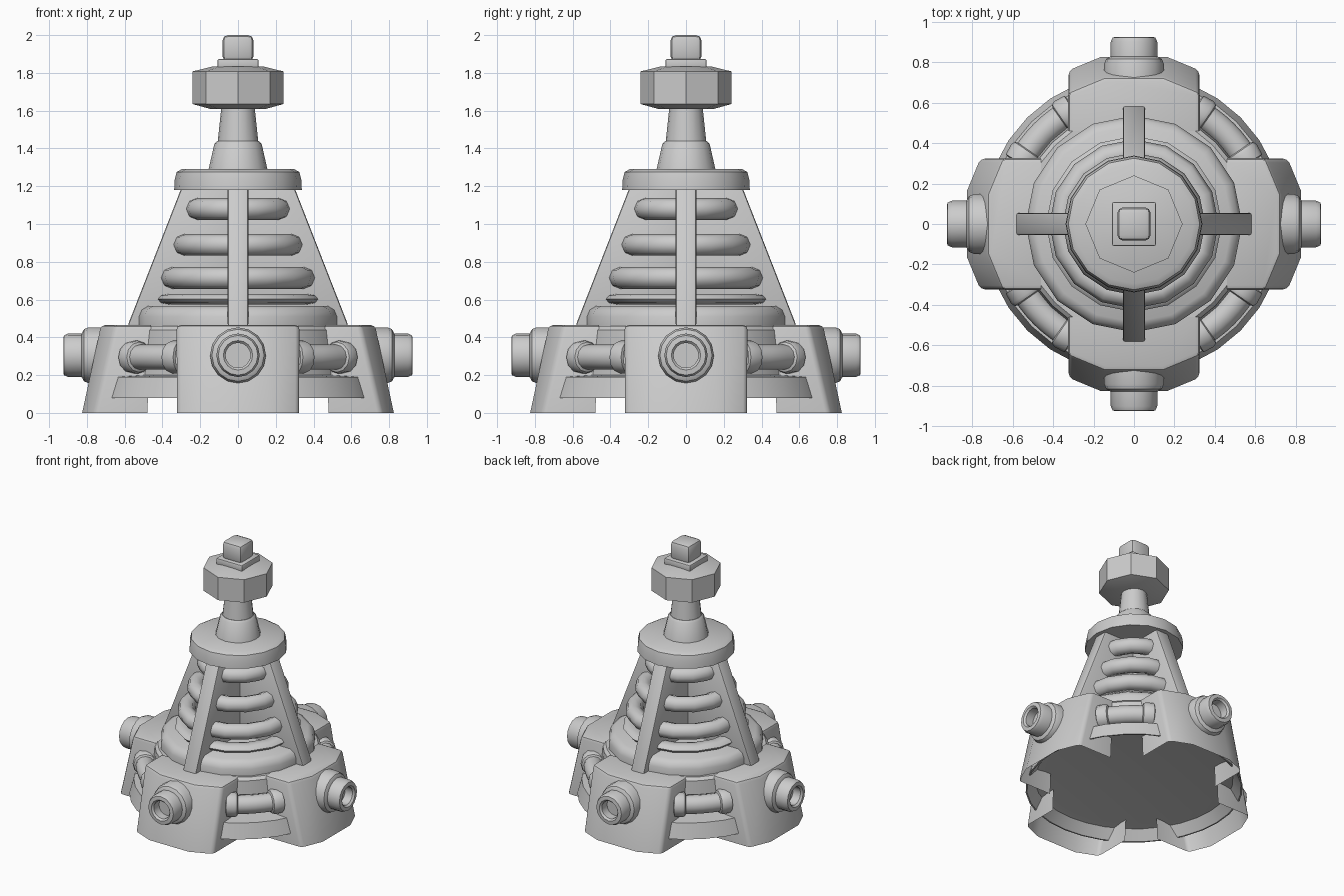
import bpy, bmesh
from math import sin, cos, pi, radians, tan
from mathutils import Matrix, Vector

if "Cube" in bpy.data.objects:
    bpy.data.objects.remove(bpy.data.objects["Cube"])


def finish(name, bm, matrix=None, bevel=0.0, smooth=35):
    if bevel:
        edges = [e for e in bm.edges if e.is_manifold and e.calc_face_angle(0) > radians(30)]
        bmesh.ops.bevel(bm, geom=edges, offset=bevel, segments=2, profile=0.5, affect='EDGES')
    bmesh.ops.recalc_face_normals(bm, faces=bm.faces)
    if matrix:
        bm.transform(matrix)
    me = bpy.data.meshes.new(name)
    bm.to_mesh(me)
    bm.free()
    ob = bpy.data.objects.new(name, me)
    bpy.context.collection.objects.link(ob)
    bpy.ops.object.select_all(action='DESELECT')
    ob.select_set(True)
    bpy.context.view_layer.objects.active = ob
    bpy.ops.object.shade_smooth_by_angle(angle=radians(smooth))
    return ob


def bridge(bm, a, b):
    n = max(len(a), len(b))
    for i in range(n):
        j = (i + 1) % n
        if len(a) == 1:
            bm.faces.new((a[0], b[j], b[i]))
        elif len(b) == 1:
            bm.faces.new((a[i], a[j], b[0]))
        else:
            bm.faces.new((a[i], a[j], b[j], b[i]))


def lathe(name, profile, n=16, phase=0.0, matrix=None, smooth=35, closed=False):
    bm = bmesh.new()
    rings = []
    for r, z in profile:
        if r == 0:
            rings.append([bm.verts.new((0, 0, z))])
        else:
            rings.append([bm.verts.new((r * cos(2 * pi * i / n + phase),
                                        r * sin(2 * pi * i / n + phase), z)) for i in range(n)])
    for a, b in zip(rings, rings[1:]):
        bridge(bm, a, b)
    if closed:
        bridge(bm, rings[-1], rings[0])
    return finish(name, bm, matrix, smooth=smooth)


def prism(name, lower, upper, matrix=None, bevel=0.0, hollow=False):
    bm = bmesh.new()
    a = [bm.verts.new(p) for p in lower]
    b = [bm.verts.new(p) for p in upper]
    bottom = bm.faces.new(a)
    bm.faces.new(b)
    bridge(bm, a, b)
    bmesh.ops.recalc_face_normals(bm, faces=bm.faces)
    if hollow:  # leave the underside and the inner side open
        inner = [f for f in bm.faces if a[0] in f.verts and a[-1] in f.verts and f is not bottom]
        bmesh.ops.delete(bm, geom=[bottom] + inner, context='FACES')
    return finish(name, bm, matrix, bevel)


def square(h, z):
    return [(-h, -h, z), (h, -h, z), (h, h, z), (-h, h, z)]


def turn(a):
    return Matrix.Rotation(a, 4, 'Z')


# drum with flared skirt and recessed underside
lathe("base_drum", [(0, .16), (.62, .16), (.68, .15), (.735, .08), (.745, .08), (.715, .19), (.59, .2),
                    (.57, .44), (.55, .46), (0, .46)], n=32)

# stepped disc under the coils
lathe("coil_seat", [(0, .45), (.535, .45), (.535, .51), (.52, .545), (.485, .567), (0, .567)], n=16)

# stacked coil rings, shrinking upward
for i, (r, z, w, h) in enumerate([(.375, .602, .06, .028), (.358, .715, .06, .058),
                                  (.292, .89, .06, .058), (.225, 1.08, .06, .058)]):
    prof = [(r + w * cos(2 * pi * k / 8), z + h * sin(2 * pi * k / 8)) for k in range(8)]
    lathe(f"coil_ring_{i + 1}", prof, n=16, smooth=50, closed=True)

# cap plate, neck and stem
lathe("cap_plate", [(0, 1.18), (.338, 1.18), (.335, 1.235), (.325, 1.275), (.295, 1.292), (0, 1.292)], n=16)
lathe("neck", [(0, 1.28), (.158, 1.28), (.125, 1.425), (.11, 1.44), (0, 1.44)])
lathe("stem", [(0, 1.43), (.108, 1.43), (.087, 1.63), (0, 1.63)])

# octagonal knob with chamfered ends
lathe("knob", [(0, 1.61), (.15, 1.61), (.24, 1.635), (.24, 1.808), (.13, 1.835), (0, 1.835)], n=8, smooth=30)

# square plate and tip
prism("tip_plate", square(.108, 1.82), square(.108, 1.874), bevel=.008)
prism("tip_block", square(.082, 1.86), square(.082, 2.0), bevel=.028)


# outline of a foot block: part of a 16-sided ring, cut by parallel sides
def foot_outline(apothem, inner, half, z):
    v = apothem * tan(pi / 16)
    x = apothem - (half - v) * tan(pi / 8)
    return [(inner, -half, z), (x, -half, z), (apothem, -v, z),
            (apothem, v, z), (x, half, z), (inner, half, z)]


# parts repeated on the four sides
for i in range(4):
    a = i * pi / 2
    side = ("right", "back", "left", "front")[i]

    prism(f"foot_block_{side}", foot_outline(.825, .48, .323, 0), foot_outline(.725, .46, .325, .465),
          turn(a), bevel=.022, hollow=True)

    # sloping fin reaching the centre axis
    fin = [(0, .46), (.585, .46), (.3, 1.19), (0, 1.19)]
    prism(f"fin_{side}", [(x, -.055, z) for x, z in fin], [(x, .055, z) for x, z in fin],
          turn(a), bevel=.012)

    # port collar and hollow nozzle pointing outward
    out = turn(a) @ Matrix.Translation((0, 0, .305)) @ Matrix.Rotation(pi / 2, 4, 'Y')
    lathe(f"port_collar_{side}", [(.148, .68), (.148, .79), (.138, .815), (.115, .828), (0, .828)],
          n=16, matrix=out)
    lathe(f"port_nozzle_{side}", [(.115, .8), (.115, .9), (.105, .922), (.078, .925),
                                  (.066, .912), (.066, .85), (0, .85)], n=16, matrix=out)

    # curved pipe with end collars between neighbouring blocks
    bm = bmesh.new()
    stations = [(28, .07), (28.5, .086), (33, .088), (34.5, .08), (35, .066), (40, .066), (45, .066),
                (50, .066), (55, .066), (55.5, .08), (57, .088), (61.5, .086), (62, .07)]
    loops = []
    for deg, r in stations:
        t = radians(deg)
        d = Vector((cos(t), sin(t), 0))
        loops.append([bm.verts.new(d * (.635 + r * cos(2 * pi * j / 12)) +
                                   Vector((0, 0, .295 + r * sin(2 * pi * j / 12)))) for j in range(12)])
    for p, q in zip(loops, loops[1:]):
        bridge(bm, p, q)
    finish(f"pipe_{i + 1}", bm, turn(a), smooth=40)
